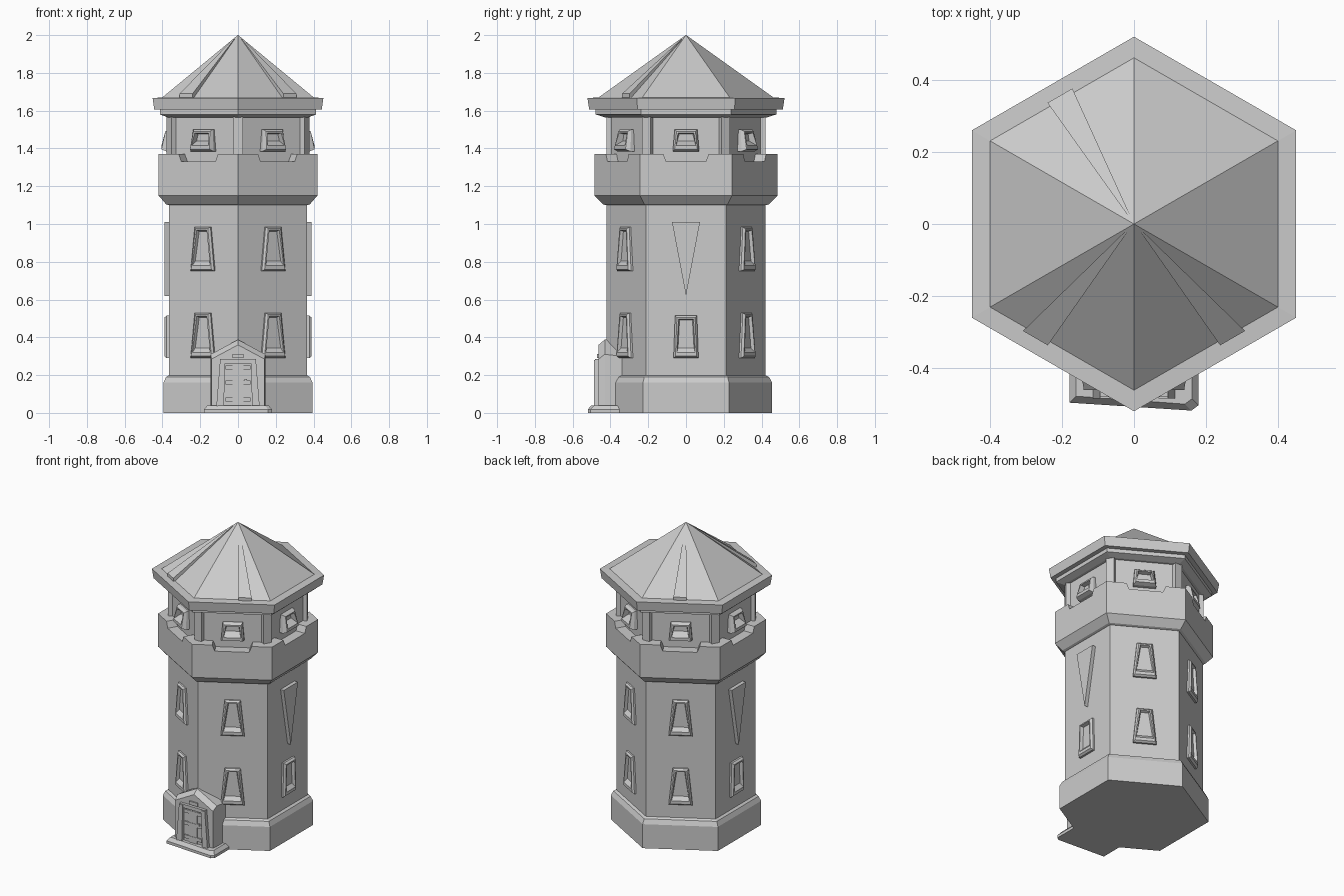
import bpy, bmesh, math
from mathutils import Matrix, Vector

if "Cube" in bpy.data.objects:
    bpy.data.objects.remove(bpy.data.objects["Cube"])

C30 = math.cos(math.pi / 6)
FACES = [0, 60, 120, 180, 240, 300]      # outward directions of the six walls


def loft(name, rings, mat=Matrix()):
    """Skin equal-length point loops in order and cap both ends."""
    bm = bmesh.new()
    loops = [[bm.verts.new(mat @ Vector(p)) for p in r] for r in rings]
    n = len(loops[0])
    for a, b in zip(loops, loops[1:]):
        for i in range(n):
            j = (i + 1) % n
            bm.faces.new((a[i], a[j], b[j], b[i]))
    bm.faces.new(loops[0][::-1])
    bm.faces.new(loops[-1])
    bmesh.ops.recalc_face_normals(bm, faces=bm.faces)
    me = bpy.data.meshes.new(name)
    bm.to_mesh(me)
    bm.free()
    ob = bpy.data.objects.new(name, me)
    bpy.context.collection.objects.link(ob)
    return ob


def hexa(name, profile):
    """Hexagonal solid from (corner radius, z) pairs, corners on +-y."""
    ang = [math.radians(30 + 60 * i) for i in range(6)]
    return loft(name, [[(r * math.cos(a), r * math.sin(a), z) for a in ang]
                       for r, z in profile])


def on_wall(deg, dist):
    """Local frame on a wall: x along it, y up, z outward."""
    a = math.radians(deg)
    c, s = math.cos(a), math.sin(a)
    return Matrix(((-s, 0, c, c * dist), (c, 0, s, s * dist),
                   (0, 1, 0, 0), (0, 0, 0, 1)))


def box(name, x0, x1, y0, y1, z0, z1, mat=Matrix()):
    return loft(name, [[(x0, y0, z), (x1, y0, z), (x1, y1, z), (x0, y1, z)]
                       for z in (z0, z1)], mat)


def window(name, deg, dist, z0, z1, wb, wt, out_b, out_t):
    """Tapered protruding frame with a sunken pane."""
    def ring(k, db, dt, sill=0):
        return [(-wb + k, z0 + k + sill, db), (wb - k, z0 + k + sill, db),
                (wt - k, z1 - k, dt), (-wt + k, z1 - k, dt)]
    loft(name, [ring(0, -0.02, -0.02), ring(0, out_b * .5, out_t * .5),
                ring(0.01, out_b, out_t), ring(0.018, out_b, out_t, 0.012),
                ring(0.024, 0.004, 0.004, 0.03)], on_wall(deg, dist))


# Tower body
hexa("base_plinth", [(0.456, 0), (0.456, 0.16), (0.44, 0.19), (0.42, 0.2)])
hexa("tower_shaft", [(0.422, 0.18), (0.422, 1.12)])
hexa("parapet", [(0.425, 1.10), (0.44, 1.105), (0.485, 1.15), (0.485, 1.33)])
hexa("lantern_room", [(0.41, 1.32), (0.41, 1.58)])
hexa("cornice", [(0.43, 1.565), (0.478, 1.58), (0.478, 1.605), (0.46, 1.61)])
hexa("eave", [(0.512, 1.605), (0.522, 1.667), (0.46, 1.67)])
hexa("roof", [(0.47, 1.665), (0.001, 2.0)])

# Raised parapet corners and lantern posts
for i, deg in enumerate(FACES):
    a = math.radians(deg + 30)
    corner = Vector((math.cos(a), math.sin(a), 0))
    m0, m1 = on_wall(deg, 0), on_wall(deg + 60, 0)
    ap = 0.485 * C30

    def merlon(z, h):
        return [m0 @ Vector((h, z, ap)), corner * 0.485 + Vector((0, 0, z)),
                m1 @ Vector((-h, z, ap)), m1 @ Vector((-h, z, 0.35)),
                corner * 0.40 + Vector((0, 0, z)), m0 @ Vector((h, z, 0.35))]
    loft(f"parapet_corner_{i}", [merlon(1.32, 0.10), merlon(1.37, 0.12)])
    box(f"lantern_post_{i}", -0.026, 0.026, 1.32, 1.58, 0.36, 0.422,
        on_wall(deg + 30, 0))

# Windows on every wall
for i, deg in enumerate(FACES):
    window(f"lantern_window_{i}", deg, 0.355, 1.385, 1.50, 0.07, 0.06, 0.05, 0.03)
    if deg in (0, 180):
        window(f"lower_window_{i}", deg, 0.365, 0.29, 0.515, 0.066, 0.058, 0.025, 0.025)
        # Pointed shield panel
        loft(f"wall_wedge_{i}", [[(-0.074, 1.01, d), (0, 0.62, d), (0.074, 1.01, d)]
                                 for d in (-0.02, 0.025)], on_wall(deg, 0.365))
    else:
        for part, z0, z1 in (("lower", 0.29, 0.53), ("upper", 0.75, 0.985)):
            window(f"{part}_window_{i}", deg, 0.365, z0, z1, 0.072, 0.048, 0.025, 0.02)

# Tapered roof battens
for i, (deg, t) in enumerate(((120, 0), (240, -0.079), (300, 0.079))):
    def batten(x, w, z0, z1, d):
        return [(x - w, z0, d), (x + w, z0, d), (x + w, z1, d), (x - w, z1, d)]
    loft(f"roof_batten_{i}", [batten(t, 0.04, 1.66, 1.69, 0.413),
                              batten(t * 0.1, 0.003, 1.965, 1.98, 0.03)], on_wall(deg, 0))

# Entrance: local z points to the front
F = on_wall(270, 0)


def gable(w, h, peak, d):
    return [(-w, 0.02, d), (w, 0.02, d), (w, h, d), (0, peak, d), (-w, h, d)]


loft("porch", [gable(0.145, 0.30, 0.385, 0.34), gable(0.145, 0.31, 0.388, 0.43),
               gable(0.14, 0.285, 0.36, 0.463)], F)
box("door", -0.07, 0.07, 0.03, 0.27, 0.44, 0.467, F)
box("door_centre_rail", -0.03, 0.03, 0.04, 0.26, 0.44, 0.473, F)
for k, z in enumerate((0.06, 0.15, 0.23)):
    box(f"door_crossbar_{k}", -0.065, 0.065, z, z + 0.022, 0.44, 0.475, F)
box("door_lintel", -0.095, 0.095, 0.262, 0.285, 0.44, 0.482, F)
box("door_keystone", -0.03, 0.03, 0.29, 0.312, 0.44, 0.472, F)
box("door_knob", 0.035, 0.048, 0.165, 0.18, 0.44, 0.48, F)
for s in (-1, 1):
    loft(f"door_post_{'left' if s < 0 else 'right'}",
         [[(s * 0.075, 0.03, d), (s * 0.115, 0.03, d),
           (s * 0.095, 0.28, d), (s * 0.068, 0.28, d)] for d in (0.44, 0.486)], F)


# Slightly skewed doorstep
def step(k, z):
    return [(-0.18 + k, -0.498 + k, z), (0.16 - k, -0.52 + k, z),
            (0.18 - k, -0.505 + k, z), (0.18 - k, -0.35, z), (-0.18 + k, -0.35, z)]


loft("doorstep", [step(0, 0), step(0, 0.018), step(0.018, 0.04)])
